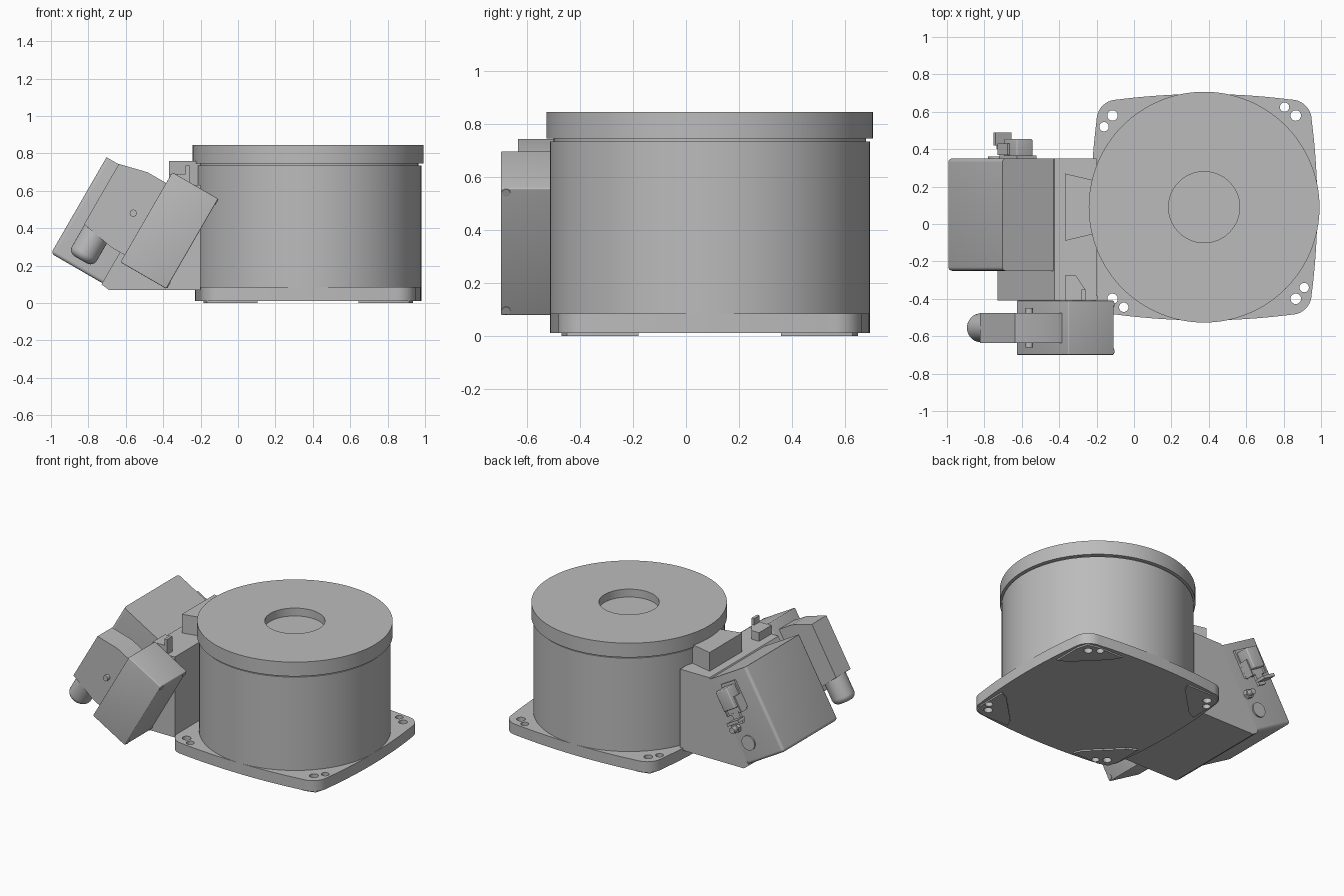
import bpy, bmesh, math
from mathutils import Vector, Matrix

if "Cube" in bpy.data.objects:
    bpy.data.objects.remove(bpy.data.objects["Cube"])

grey = bpy.data.materials.new("machine_grey")
grey.use_nodes = True
colour = (0.5, 0.5, 0.5, 1)
grey.diffuse_color = colour
grey.node_tree.nodes["Principled BSDF"].inputs["Base Color"].default_value = colour

CX, CY = 0.375, 0.09          # drum axis
FRONT = Vector((0, -1, 0))


def finish(name, bm):
    bmesh.ops.recalc_face_normals(bm, faces=bm.faces)
    mesh = bpy.data.meshes.new(name)
    bm.to_mesh(mesh)
    bm.free()
    mesh.materials.append(grey)
    ob = bpy.data.objects.new(name, mesh)
    bpy.context.collection.objects.link(ob)
    return ob


def extrude(name, points, vector, bevel=0, keep=None):
    """Prism from a flat outline; keep(edge) picks the edges to round."""
    bm = bmesh.new()
    face = bm.faces.new([bm.verts.new(p) for p in points])
    moved = bmesh.ops.extrude_face_region(bm, geom=[face], use_keep_orig=True)["geom"]
    bmesh.ops.translate(bm, vec=vector, verts=[v for v in moved if isinstance(v, bmesh.types.BMVert)])
    bmesh.ops.recalc_face_normals(bm, faces=bm.faces)
    if bevel:
        edges = [e for e in bm.edges if keep is None or keep(e)]
        bmesh.ops.bevel(bm, geom=edges, offset=bevel, segments=4, profile=0.5, affect='EDGES')
    return finish(name, bm)


def side_prism(name, xz, y0, y1, **kw):
    return extrude(name, [(x, y0, z) for x, z in xz], (0, y1 - y0, 0), **kw)


def tilt(a, b):
    """Point in the leaning frame: a runs up the slope, b into the drum."""
    c, s = math.cos(math.radians(60)), math.sin(math.radians(60))
    return (-1.0 + a * c + b * s, 0.265 + a * s - b * c)


def tilt3(a, b, y):
    x, z = tilt(a, b)
    return Vector((x, y, z))


def tilt_prism(name, ab, y0, y1, **kw):
    return side_prism(name, [tilt(a, b) for a, b in ab], y0, y1, **kw)


def tilt_box(name, a0, a1, b0, b1, y0, y1, **kw):
    return tilt_prism(name, [(a0, b0), (a1, b0), (a1, b1), (a0, b1)], y0, y1, **kw)


def rod(name, start, end, radius, dome=0, sides=32):
    start, end = Vector(start), Vector(end)
    axis = end - start
    bm = bmesh.new()
    bmesh.ops.create_cone(bm, cap_ends=True, segments=sides, radius1=radius, radius2=radius, depth=axis.length)
    if dome:
        rim = [e for e in bm.edges if all(v.co.z > 0 for v in e.verts)]
        bmesh.ops.bevel(bm, geom=rim, offset=dome, segments=6, profile=0.5, affect='EDGES')
    turn = Vector((0, 0, 1)).rotation_difference(axis).to_matrix().to_4x4()
    bm.transform(Matrix.Translation((start + end) / 2) @ turn)
    return finish(name, bm)


def lathe(name, profile, steps=128):
    bm = bmesh.new()
    verts = [bm.verts.new((CX + r, CY, z)) for r, z in profile]
    edges = [bm.edges.new(pair) for pair in zip(verts, verts[1:])]
    bmesh.ops.spin(bm, geom=verts + edges, cent=(CX, CY, 0), axis=(0, 0, 1), angle=math.tau, steps=steps)
    bmesh.ops.remove_doubles(bm, verts=bm.verts, dist=0.0002)
    return finish(name, bm)


def quarter_turns(x, y):
    return [(x, y), (-y, x), (-x, -y), (y, -x)]


# Drum with overhanging cap, shadow groove and centre recess
lathe("drum", [(0, 0.08), (0.605, 0.08), (0.605, 0.735), (0.59, 0.735), (0.59, 0.746),
               (0.617, 0.746), (0.617, 0.845), (0.19, 0.845), (0.19, 0.79), (0, 0.79)])

# Base plate: bowed sides and rounded corners
quarter = []
for i in range(-12, 12):
    t = i / 12
    quarter.append((0.605 - 0.03 * t * t, 0.465 * t))
for i in range(10):
    t = math.radians(9 * i)
    quarter.append((0.465 + 0.11 * math.cos(t), 0.465 + 0.11 * math.sin(t)))
outline = []
for turn in range(4):
    outline += [quarter_turns(*p)[turn] for p in quarter]
plate = extrude("base_plate", [(CX + x, CY + y, 0.01) for x, y in outline], (0, 0, 0.075))

# Corner pads under the plate
pad_shape = [(0.27, 0.56), (0.47, 0.56), (0.54, 0.54), (0.56, 0.47), (0.56, 0.27), (0.5, 0.3), (0.3, 0.5)]
pads = []
for turn in range(4):
    points = [quarter_turns(*p)[turn] for p in pad_shape]
    pads.append(extrude("corner_pad", [(CX + x, CY + y, 0) for x, y in points], (0, 0, 0.01)))

# Bolt holes through the plate and pads
cutters = []
for hx, hy, radius in ((0.49, 0.49, 0.028), (0.43, 0.535, 0.025)):
    for x, y in quarter_turns(hx, hy):
        cutters.append(rod("hole_cutter", (CX + x, CY + y, -0.1), (CX + x, CY + y, 0.2), radius))
bpy.ops.object.select_all(action='DESELECT')
for ob in cutters:
    ob.select_set(True)
bpy.context.view_layer.objects.active = cutters[0]
bpy.ops.object.join()
cutter = cutters[0]
cutter.hide_render = True
for ob in [plate] + pads:
    cut = ob.modifiers.new("holes", 'BOOLEAN')
    cut.operation, cut.solver, cut.object = 'DIFFERENCE', 'EXACT', cutter
    bpy.context.view_layer.objects.active = ob
    bpy.ops.object.modifier_apply(modifier=cut.name)
bpy.data.objects.remove(cutter)

# Wedge bracket joining the leaning boxes to the drum
side_prism("wedge_bracket", [(-0.69, 0.07), (-0.2, 0.07), (-0.2, 0.63), (-0.425, 0.63), (-0.73, 0.1)], -0.41, 0.35)
extrude("bracket_top_block", [(-0.37, -0.09, 0.62), (-0.2, -0.05, 0.62), (-0.2, 0.23, 0.62), (-0.37, 0.27, 0.62)],
        (0, 0, 0.14))
extrude("bracket_clip", [(-0.37, -0.41, 0.62), (-0.26, -0.41, 0.62), (-0.26, -0.35, 0.62),
                         (-0.31, -0.275, 0.62), (-0.37, -0.275, 0.62)], (0, 0, 0.07))
side_prism("clip_tab", [(-0.28, 0.62), (-0.26, 0.62), (-0.26, 0.735), (-0.28, 0.735)], -0.41, -0.35)

# Large leaning box, rounded along its lower and side edges
low = tilt3(0.02, 0, 0).z
tilt_box("large_box", 0, 0.594, 0, 0.325, -0.25, 0.35, bevel=0.02,
         keep=lambda e: all(v.co.x < -0.7 for v in e.verts) and any(v.co.z < low for v in e.verts))

# Fittings on the back of the large box
rod("back_cover_disc", (-0.73, 0.345, 0.26), (-0.73, 0.36, 0.26), 0.05)
rod("back_knob_base", (-0.64, 0.345, 0.34), (-0.64, 0.375, 0.34), 0.032, sides=6)
rod("back_knob", (-0.64, 0.37, 0.34), (-0.64, 0.41, 0.34), 0.02)
tilt_box("connector_flange", 0.35, 0.54, 0.12, 0.24, 0.345, 0.365)
tilt_box("connector_body", 0.38, 0.52, 0.13, 0.23, 0.36, 0.455, bevel=0.008)
tilt_box("latch_plate", 0.34, 0.42, 0.12, 0.24, 0.40, 0.415)
tilt_box("latch_handle", 0.27, 0.35, 0.15, 0.21, 0.40, 0.42)
tilt_box("latch_tip", 0.29, 0.31, 0.12, 0.22, 0.42, 0.49)
for b in (0.115, 0.235):
    tilt_box("latch_arm", 0.34, 0.45, b, b + 0.01, 0.37, 0.43)

# Front leaning box with cover screws
tilt_box("front_box", 0.145, 0.70, 0.345, 0.628, -0.70, -0.41, bevel=0.006)
for a in (0.168, 0.682):
    for y in (-0.68, -0.43):
        rod("cover_screw", tilt3(a, 0.61, y), tilt3(a, 0.632, y), 0.016, sides=16)

# Plug hood, pivot pin and cable gland
tilt_prism("plug_hood", [(0.224, 0.075), (0.596, 0.075), (0.634, 0.23), (0.634, 0.35), (0.19, 0.35), (0.19, 0.26)],
           -0.635, -0.475)
pin = Vector((-0.56, -0.555, 0.48))
rod("hood_pin", pin - FRONT * 0.105, pin + FRONT * 0.105, 0.019)
rod("cable_gland", tilt3(0.25, 0.155, -0.555), tilt3(0.05, 0.155, -0.555), 0.077, dome=0.04)

# Smooth round surfaces, crisp corners
bpy.ops.object.select_all(action='DESELECT')
for ob in bpy.context.collection.objects:
    if ob.type == 'MESH' and grey.name in ob.data.materials:
        ob.select_set(True)
        bpy.context.view_layer.objects.active = ob
bpy.ops.object.shade_smooth_by_angle(angle=math.radians(30))
